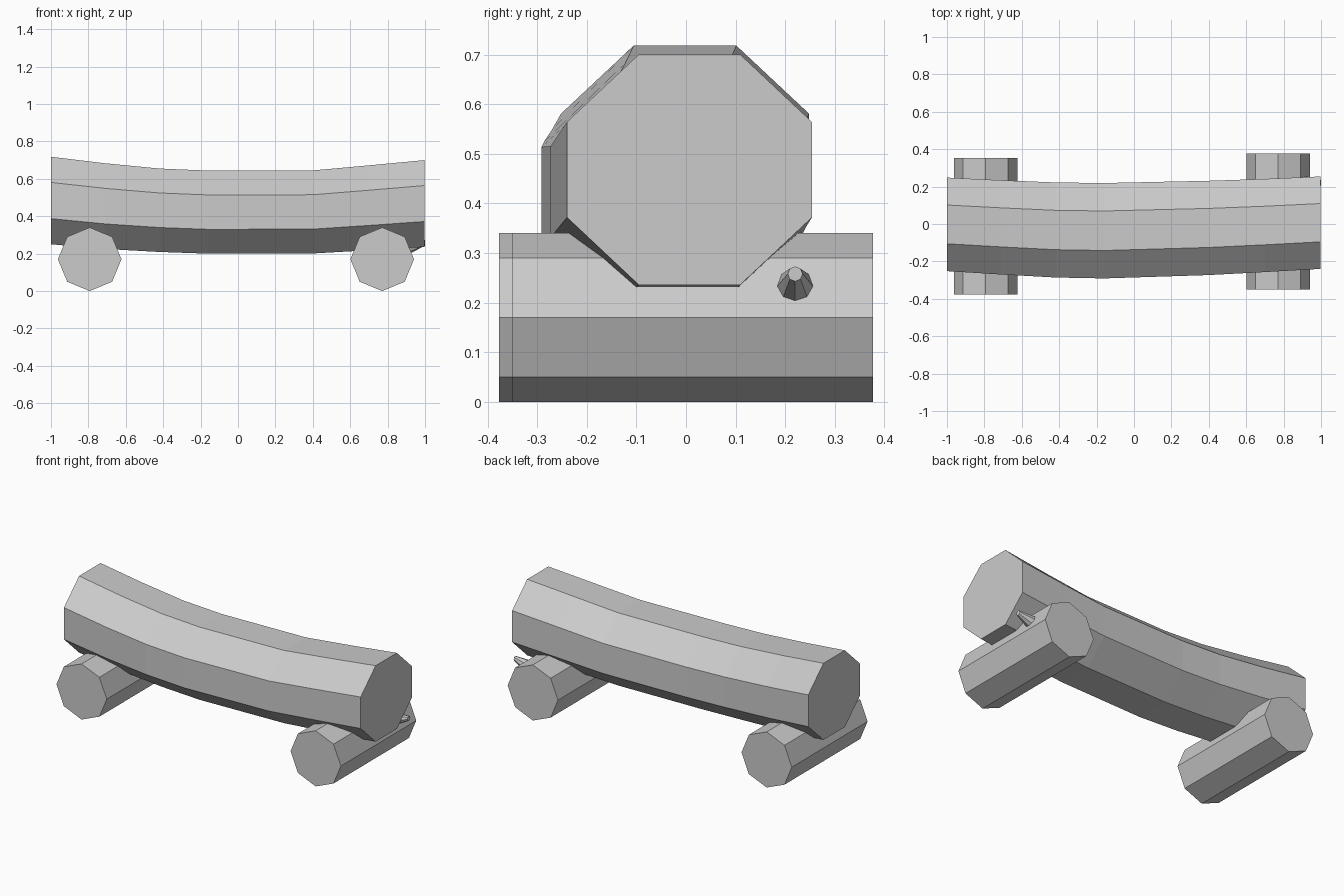
import bpy, bmesh
from math import cos, sin, pi
from mathutils import Vector

if "Cube" in bpy.data.objects:
    bpy.data.objects.remove(bpy.data.objects["Cube"])


def loft(name, rings):
    # Skin a closed tube through equal-sized rings, capped with n-gons
    bm = bmesh.new()
    loops = [[bm.verts.new(p) for p in ring] for ring in rings]
    n = len(loops[0])
    for a, b in zip(loops, loops[1:]):
        for i in range(n):
            j = (i + 1) % n
            bm.faces.new((a[i], a[j], b[j], b[i]))
    bm.faces.new(loops[0])
    bm.faces.new(loops[-1])
    bmesh.ops.recalc_face_normals(bm, faces=bm.faces)
    mesh = bpy.data.meshes.new(name)
    bm.to_mesh(mesh)
    bm.free()
    obj = bpy.data.objects.new(name, mesh)
    bpy.context.collection.objects.link(obj)
    return obj


def octagon(centre, u, v, ru, rv, phase=0.0):
    angles = [phase + i * pi / 4 for i in range(8)]
    return [Vector(centre) + u * ru * cos(a) + v * rv * sin(a) for a in angles]


X, Y, Z = Vector((1, 0, 0)), Vector((0, 1, 0)), Vector((0, 0, 1))

# Sagging seat log: x, y, z of centre, half width, half height
stations = [(-1.0, -0.002, 0.484, 0.250, 0.234),
            (-0.71, -0.018, 0.454, 0.252, 0.229),
            (-0.42, -0.032, 0.432, 0.254, 0.223),
            (-0.16, -0.036, 0.422, 0.255, 0.222),
            (0.40, -0.021, 0.423, 0.252, 0.222),
            (0.70, -0.008, 0.445, 0.249, 0.227),
            (0.997, 0.007, 0.468, 0.247, 0.232)]
k = 1 / cos(pi / 8)
loft("seat_log", [octagon((x, y, z), Y, Z, w * k, h * k, pi / 8)
                  for x, y, z, w, h in stations])

# Two cross logs underneath
for name, x, y0, y1 in (("left_support_log", -0.793, -0.377, 0.354),
                        ("right_support_log", 0.771, -0.351, 0.377)):
    loft(name, [octagon((x, y, 0.17), X, Z, 0.17, 0.17) for y in (y0, y1)])

# Broken twig stub on the right support log
loft("twig_stub", [octagon((0.89, 0.22, 0.226), Y, Z, 0.042, 0.042),
                   octagon((1.0, 0.22, 0.258), Y, Z, 0.015, 0.015)])
